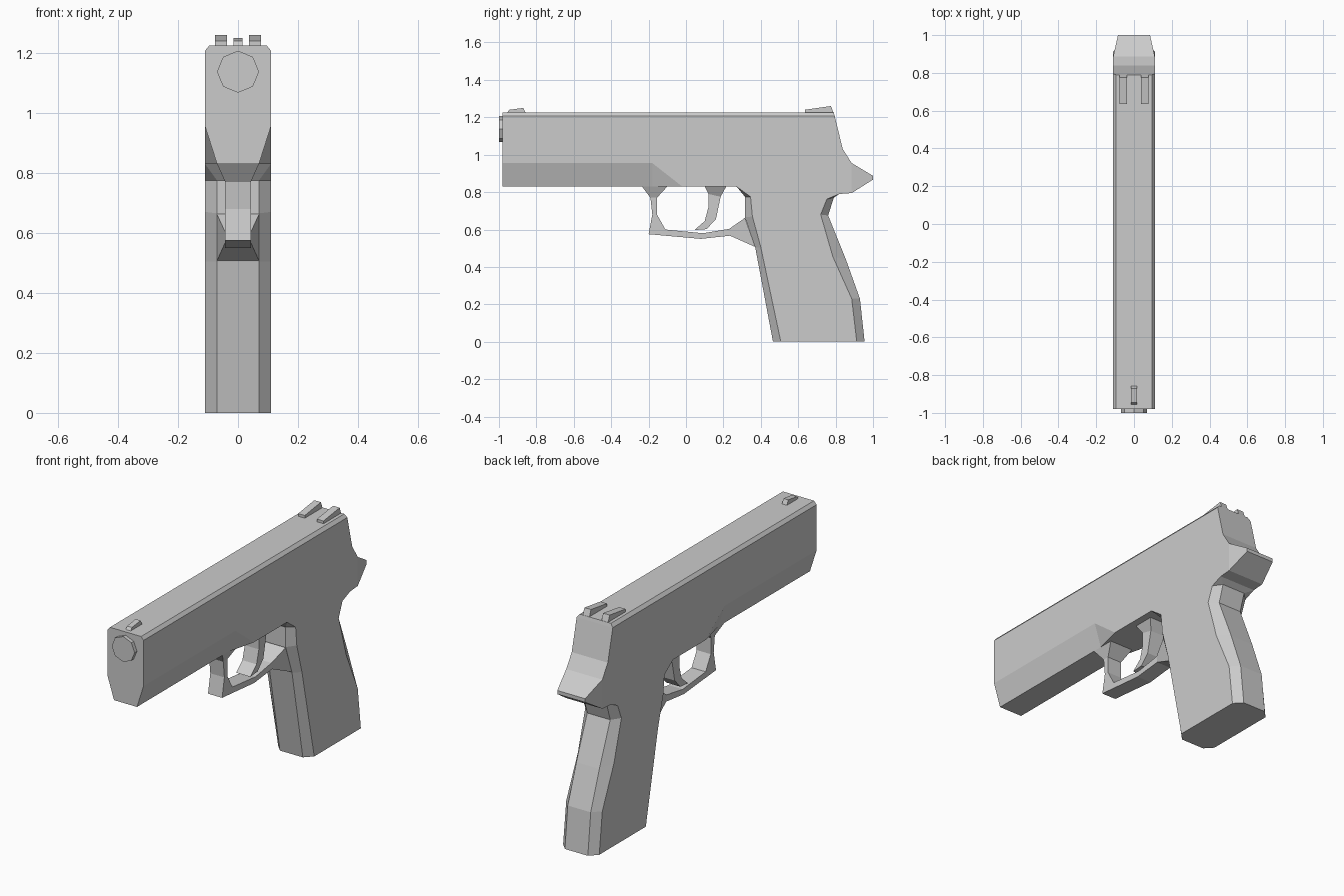
import bpy, bmesh
from math import pi

W = 0.11   # half width of the body
N = 0.07   # half width at chamfered edges
G = 0.043  # half width of guard and trigger


def slab(name, pts, sides=None, rim=None, x=0.0):
    """Symmetric solid: points are (y, z, half width); the first `rim` points form the outline."""
    rim = rim or len(pts)
    sides = sides or [range(rim)]
    bm = bmesh.new()
    a = [bm.verts.new((x + w, y, z)) for y, z, w in pts]
    b = [bm.verts.new((x - w, y, z)) for y, z, w in pts]
    for s in sides:
        bm.faces.new([a[i] for i in s])
        bm.faces.new([b[i] for i in reversed(s)])
    for i in range(rim):
        j = (i + 1) % rim
        bm.faces.new([a[j], a[i], b[i], b[j]])
    bmesh.ops.recalc_face_normals(bm, faces=bm.faces)
    me = bpy.data.meshes.new(name)
    bm.to_mesh(me)
    bm.free()
    ob = bpy.data.objects.new(name, me)
    bpy.context.collection.objects.link(ob)
    return ob


# Upper body with tapered nose, chamfered top and narrowing tail
slab("upper_body", [
    (-.98, .83, N), (-.18, .83, N), (-.02, .83, W), (.27, .83, W),
    (.345, .775, W), (.753, .763, W), (.82, .79, W), (.886, .795, W),
    (1, .867, .085), (1, .887, .085), (.886, .955, W), (.838, 1.03, W),
    (.795, 1.207, W), (.79, 1.225, .095), (-.98, 1.225, .095),
    (-.98, 1.207, W), (-.98, .955, W), (-.18, .955, W)],
    [[0, 1, 17, 16], [1, 2, 17], [2, 3, 4, 5, 6, 7, 10, 11, 12, 15, 16, 17],
     [7, 8, 9, 10], [12, 13, 14, 15]], rim=17)

# Grip with chamfered front and back
slab("grip", [
    (.27, .83, W), (.315, .775, N), (.315, .665, N), (.37, .505, N), (.465, 0, N),
    (.507, 0, W), (.913, 0, W), (.955, 0, N), (.93, .23, N), (.855, .44, N),
    (.76, .675, N), (.79, .77, N), (.82, .79, W), (.753, .763, W), (.345, .775, W),
    (.355, .67, W), (.40, .505, W), (.785, .455, W), (.72, .68, W), (.886, .23, W)],
    [[0, 1, 14], [1, 2, 15, 14], [2, 3, 16, 15], [3, 4, 5, 16],
     [5, 6, 19, 17, 18, 13, 14, 15, 16], [6, 7, 8, 19], [8, 9, 17, 19],
     [9, 10, 18, 17], [10, 11, 13, 18], [11, 12, 13]], rim=15)

# Trigger guard: outer path, then inner path back, flared at both ends
outer = [(-.235, .83, N), (-.19, .77, G), (-.18, .68, G), (-.2, .575, G),
         (.08, .55, G), (.235, .567, G), (.37, .507, N)]
inner = [(-.1, .83, N), (-.155, .77, G), (-.155, .68, G), (-.11, .6, G),
         (.09, .58, G), (.23, .603, G), (.315, .662, N)]
slab("trigger_guard", outer + inner[::-1],
     [[i, i + 1, 12 - i, 13 - i] for i in range(6)])

# Trigger
slab("trigger", [(.1, .83, N), (.12, .79, G), (.12, .72, G), (.1, .645, G), (.045, .597, G),
                 (.11, .602, G), (.16, .655, G), (.185, .775, G), (.215, .83, N)],
     [[0, 1, 7, 8], [1, 2, 6, 7], [2, 3, 5, 6], [3, 4, 5]])

# Sights
slab("front_sight", [(y, z, .015) for y, z in
                     [(-.96, 1.22), (-.945, 1.24), (-.87, 1.25), (-.855, 1.22)]])
for side, label in ((-1, "left"), (1, "right")):
    slab("rear_sight_" + label, [(y, z, .02) for y, z in
                                 [(.635, 1.22), (.635, 1.24), (.775, 1.26), (.79, 1.22)]],
         x=side * .057)

# Octagonal muzzle
bpy.ops.mesh.primitive_cylinder_add(vertices=8, radius=.07, depth=.04,
                                    location=(0, -.98, 1.137), rotation=(pi / 2, 0, 0))
bpy.context.object.name = "muzzle"
